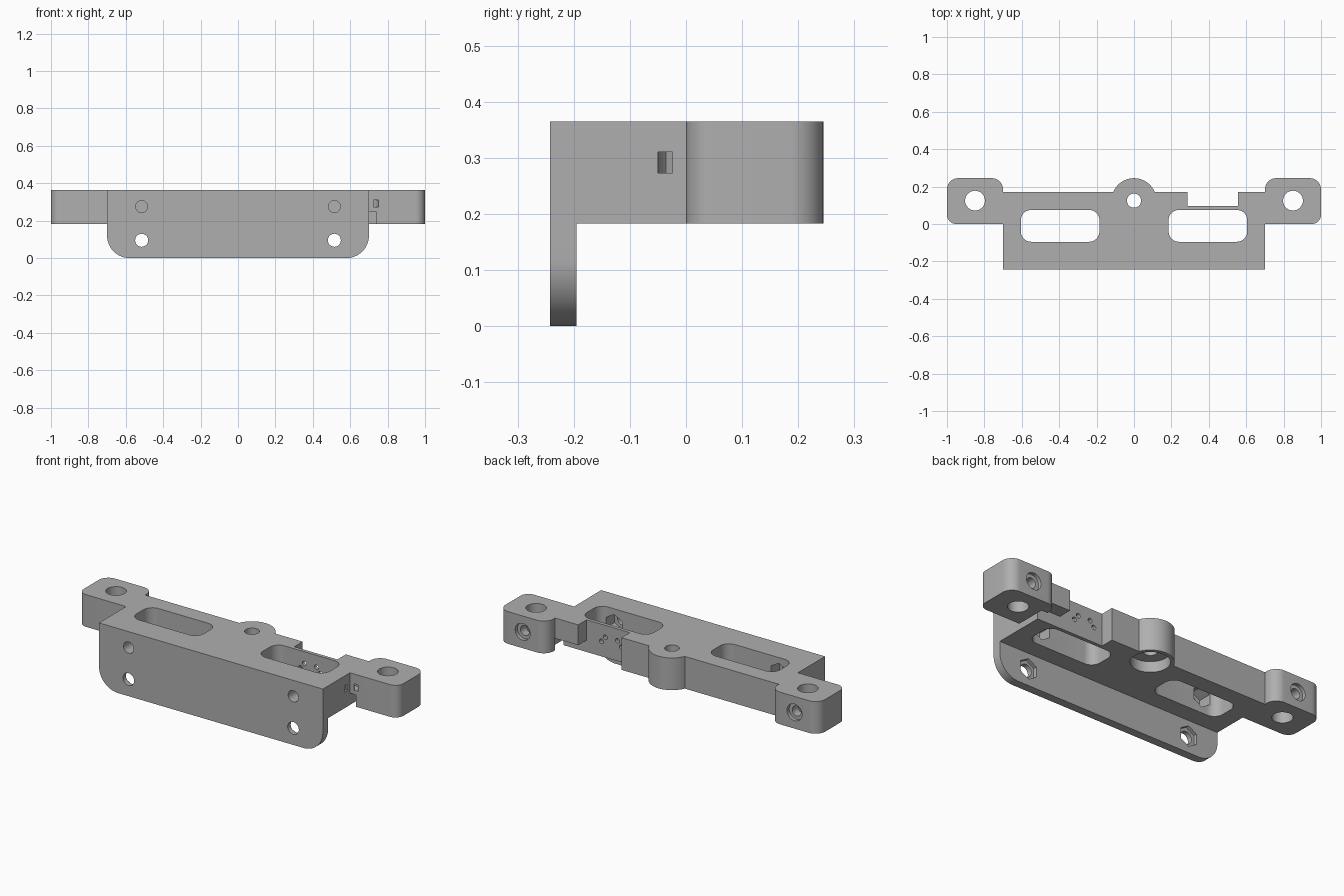
import bpy
import bmesh
from math import sin, cos, pi, asin, tan
from mathutils import Vector

cube = bpy.data.objects.get("Cube")
if cube:
    bpy.data.objects.remove(cube, do_unlink=True)

grey = bpy.data.materials.new("plain grey")
grey.use_nodes = True
colour = (0.43, 0.43, 0.43, 1)
grey.diffuse_color = colour
grey.node_tree.nodes["Principled BSDF"].inputs["Base Color"].default_value = colour

BOTTOM, TOP = 0.183, 0.365
FRONT, BACK = -0.242, 0.17
PLATE_BACK = -0.195
HALF = 0.7


def rounded(corners, steps=10):
    """Closed outline from (x, y, radius) corners."""
    out = []
    for i, (x, y, r) in enumerate(corners):
        p = Vector((x, y))
        if r == 0:
            out.append((x, y))
            continue
        a = (Vector(corners[i - 1][:2]) - p).normalized()
        b = (Vector(corners[(i + 1) % len(corners)][:2]) - p).normalized()
        reach = r / tan(a.angle(b) / 2)
        centre = p + (a + b).normalized() * (r / sin(a.angle(b) / 2))
        start, end = p + a * reach - centre, p + b * reach - centre
        for k in range(steps + 1):
            t = k / steps
            q = centre + start * cos(t * pi / 2) + end * sin(t * pi / 2)
            out.append((q.x, q.y))
    return out


def rect(x0, x1, y0, y1, r=0):
    return rounded([(x0, y0, r), (x1, y0, r), (x1, y1, r), (x0, y1, r)])


def circle(x, y, r, n=40, turn=0):
    return [(x + r * cos(turn + 2 * pi * k / n), y + r * sin(turn + 2 * pi * k / n))
            for k in range(n)]


def prism(name, outline, lo, hi, axis="z"):
    """Extrude an outline along z, or an x-z outline along y."""
    bm = bmesh.new()
    place = (lambda u, v, w: (u, v, w)) if axis == "z" else (lambda u, v, w: (u, w, v))
    rings = [[bm.verts.new(place(u, v, w)) for u, v in outline] for w in (lo, hi)]
    n = len(outline)
    for ring in rings:
        bm.faces.new(ring)
    for i in range(n):
        j = (i + 1) % n
        bm.faces.new((rings[0][i], rings[0][j], rings[1][j], rings[1][i]))
    bmesh.ops.recalc_face_normals(bm, faces=bm.faces)
    mesh = bpy.data.meshes.new(name)
    bm.to_mesh(mesh)
    bm.free()
    obj = bpy.data.objects.new(name, mesh)
    bpy.context.collection.objects.link(obj)
    mesh.materials.append(grey)
    return obj


def combine(target, tool, operation="DIFFERENCE"):
    mod = target.modifiers.new("combine", "BOOLEAN")
    mod.operation, mod.solver, mod.object = operation, "EXACT", tool
    bpy.context.view_layer.objects.active = target
    bpy.ops.object.modifier_apply(modifier=mod.name)
    bpy.data.objects.remove(tool, do_unlink=True)


def cut(outline, lo, hi, axis="z"):
    tool = prism("cutter", outline, lo, hi, axis)
    tool.hide_render = True
    combine(body, tool)


# Plan outline: beam, rounded ears, central boss and rear notch
boss_y, boss_r = 0.125, 0.12
a0 = asin((BACK - boss_y) / boss_r)
boss = [(boss_r * cos(a0 + (pi - 2 * a0) * k / 28),
         boss_y + boss_r * sin(a0 + (pi - 2 * a0) * k / 28), 0) for k in range(29)]
EAR = 0.245
right_ear = [(HALF, 0, 0), (1, 0, 0.05), (1, EAR, 0.06), (HALF, EAR, 0.06), (HALF, BACK, 0)]
left_ear = [(-x, y, r) for x, y, r in reversed(right_ear)]
notch = [(0.555, BACK, 0), (0.555, 0.095, 0), (0.285, 0.095, 0), (0.285, BACK, 0)]
plan = [(-HALF, FRONT, 0), (HALF, FRONT, 0)] + right_ear + notch + boss + left_ear
body = prism("mounting_bracket", rounded(plan), BOTTOM, TOP)

# Front plate hanging below the beam
plate = prism("front_plate", rounded([(-HALF, 0, 0.12), (HALF, 0, 0.12),
                                      (HALF, 0.25, 0), (-HALF, 0.25, 0)], 16),
              FRONT, PLATE_BACK, "y")
combine(body, plate, "UNION")

for s in (-1, 1):
    # Long slots through the beam
    lo, hi = sorted((s * 0.185, s * 0.605))
    cut(rect(lo, hi, -0.095, 0.075, 0.055), 0.1, 0.5)
    # Ear bolt holes and rear set-screw holes with a counterbore
    cut(circle(s * 0.85, 0.125, 0.053), 0.1, 0.5)
    cut(circle(s * 0.85, 0.275, 0.028, 24), 0.12, 0.3, "y")
    cut(circle(s * 0.85, 0.275, 0.047, 32), 0.225, 0.3, "y")
    # Front screw holes with hexagonal nut pockets behind
    cut(circle(s * 0.515, 0.275, 0.032, 24), -0.3, -0.05, "y")
    cut(circle(s * 0.515, 0.275, 0.058, 6, pi / 6), -0.17, -0.05, "y")
    cut(circle(s * 0.515, 0.095, 0.035, 24), -0.3, -0.1, "y")
    cut(circle(s * 0.515, 0.095, 0.058, 6, pi / 6), -0.215, -0.1, "y")

# Boss hole with wide counterbore underneath
cut(circle(0, boss_y, 0.038, 32), 0.1, 0.5)
cut(circle(0, boss_y, 0.1, 48), 0.1, BOTTOM + 0.06)

# Cable channel below the ear, leading into the notch
cut([(HALF, -0.05), (0.738, -0.05), (0.738, BACK), (0.738, BACK + 0.0005),
     (0.5, BACK + 0.0005), (0.5, 0.095), (HALF, 0.095)], 0.1, 0.25)

# Curved tie passage around the inner ear corner
tie = [(HALF + r * cos(t * pi / 12), r * sin(t * pi / 12))
       for r, steps in ((0.05, range(-8, 15)), (0.024, range(14, -9, -1))) for t in steps]
tie = [(HALF + r * cos(2 * pi * k / 32), r * sin(2 * pi * k / 32))
       for r, steps in ((0.05, range(-12, 13)), (0.024, range(12, -13, -1))) for k in steps]
cut(tie, 0.273, 0.31)

# Four small pin holes in the thin notch wall
for dx, z in ((0.062, 0.268), (0.038, 0.298)):
    for s in (-1, 1):
        cut(circle(0.4 + s * dx, z, 0.013, 16), 0.05, 0.12, "y")

bpy.ops.object.select_all(action="DESELECT")
body.select_set(True)
bpy.context.view_layer.objects.active = body
bpy.ops.object.shade_smooth_by_angle(angle=pi / 6)
